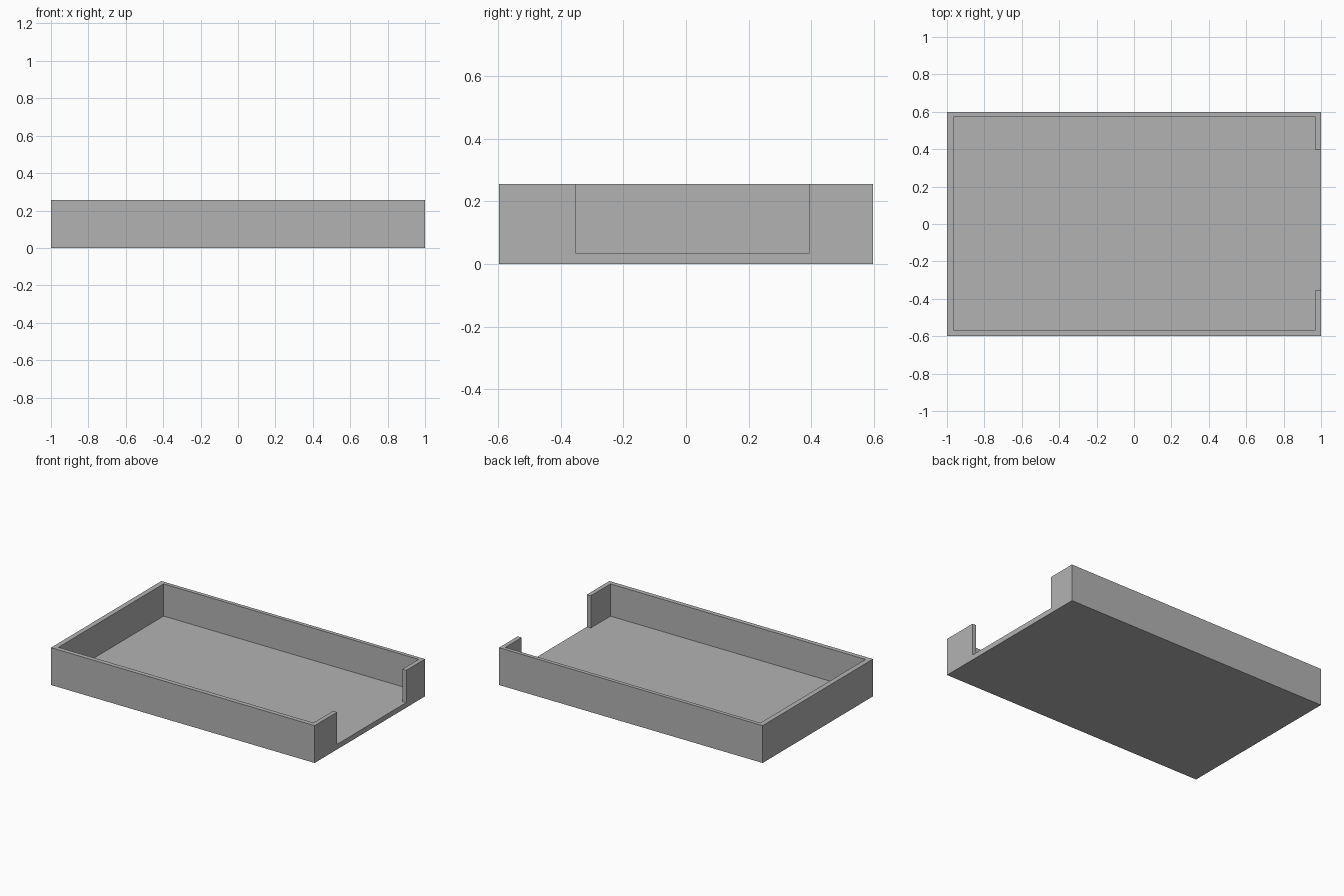
import bpy
import bmesh

default_cube = bpy.data.objects.get("Cube")
if default_cube:
    bpy.data.objects.remove(default_cube, do_unlink=True)

HALF_X, HALF_Y, HEIGHT = 1.0, 0.598, 0.256
FLOOR = 0.035
LEFT, RIGHT, FRONT, BACK = -0.965, 0.97, -0.567, 0.572   # inner wall faces
GAP_FRONT, GAP_BACK = -0.354, 0.395                      # end wall opening


def prism(name, outline, bottom, top):
    """Extrude a counter-clockwise outline from bottom to top."""
    bm = bmesh.new()
    base = bm.faces.new([bm.verts.new((x, y, bottom)) for x, y in outline])
    grown = bmesh.ops.extrude_face_region(bm, geom=[base], use_keep_orig=True)
    verts = [g for g in grown["geom"] if isinstance(g, bmesh.types.BMVert)]
    bmesh.ops.translate(bm, verts=verts, vec=(0, 0, top - bottom))
    bmesh.ops.recalc_face_normals(bm, faces=bm.faces)
    mesh = bpy.data.meshes.new(name)
    bm.to_mesh(mesh)
    bm.free()
    obj = bpy.data.objects.new(name, mesh)
    bpy.context.collection.objects.link(obj)
    return obj


grey = bpy.data.materials.new("plain_grey")
grey.use_nodes = True
grey.diffuse_color = (0.45, 0.45, 0.45, 1)
grey.node_tree.nodes["Principled BSDF"].inputs["Base Color"].default_value = grey.diffuse_color

# Solid tray block
tray = prism("tray", [(-HALF_X, -HALF_Y), (HALF_X, -HALF_Y),
                      (HALF_X, HALF_Y), (-HALF_X, HALF_Y)], 0, HEIGHT)
tray.data.materials.append(grey)

# Hollow interior that runs out through the end opening
past = HALF_X + 0.1
hollow = prism("hollow_cutter", [
    (LEFT, FRONT), (RIGHT, FRONT), (RIGHT, GAP_FRONT), (past, GAP_FRONT),
    (past, GAP_BACK), (RIGHT, GAP_BACK), (RIGHT, BACK), (LEFT, BACK)],
    FLOOR, HEIGHT + 0.1)
hollow.data.materials.append(grey)
hollow.hide_render = True

# Cut the hollow and drop the cutter
cut = tray.modifiers.new("hollow", 'BOOLEAN')
cut.operation = 'DIFFERENCE'
cut.solver = 'EXACT'
cut.object = hollow
bpy.context.view_layer.objects.active = tray
tray.select_set(True)
bpy.ops.object.modifier_apply(modifier=cut.name)
bpy.data.objects.remove(hollow, do_unlink=True)
